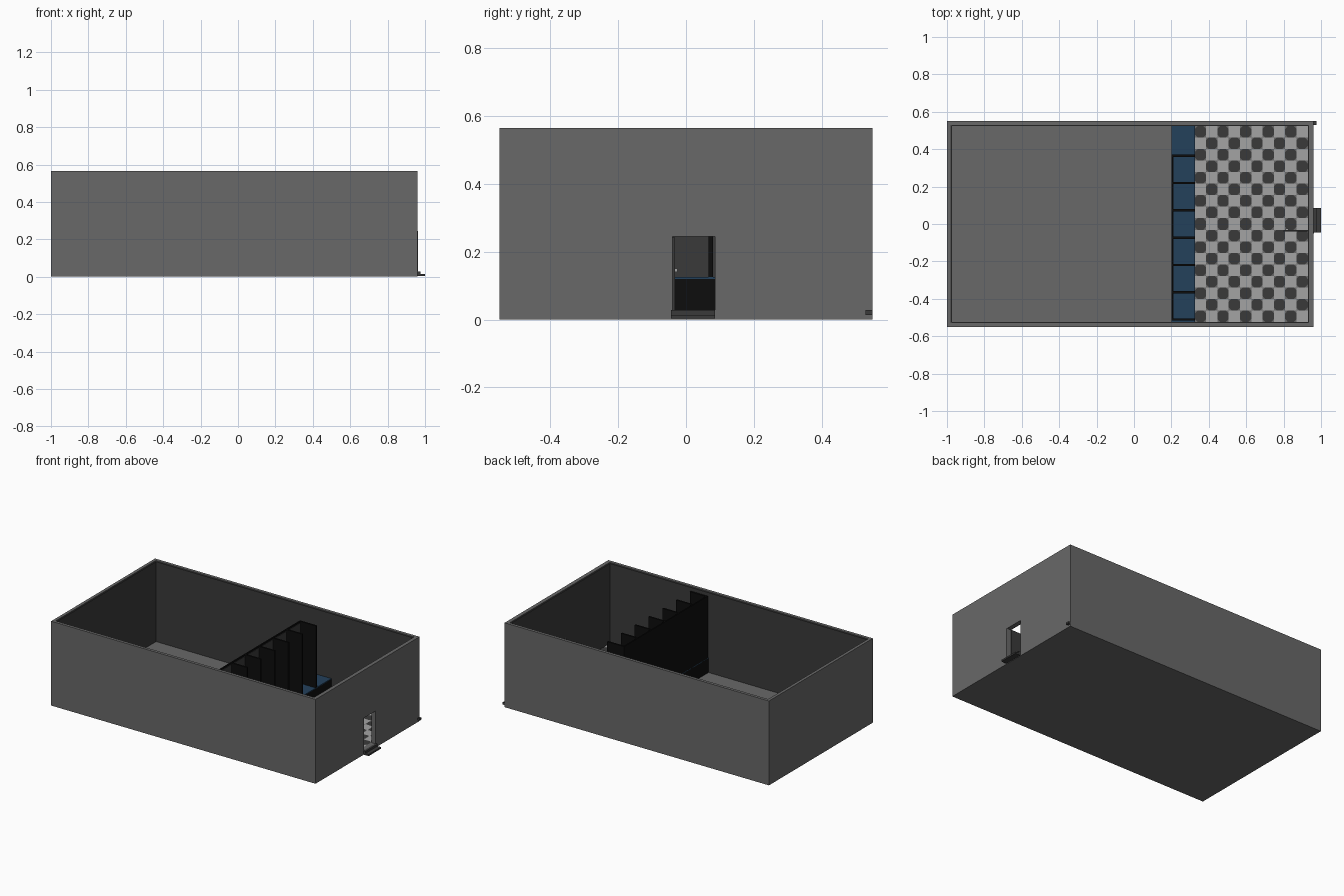
import bpy, bmesh, math

if "Cube" in bpy.data.objects:
    bpy.data.objects.remove(bpy.data.objects["Cube"])


def material(name, rgb):
    m = bpy.data.materials.new(name)
    m.diffuse_color = (*rgb, 1)
    m.use_nodes = True
    m.node_tree.nodes["Principled BSDF"].inputs["Base Color"].default_value = m.diffuse_color
    return m


GRAY = material("wall gray", (0.14, 0.14, 0.14))
DARK = material("dark gray", (0.042, 0.042, 0.042))
BLACK = material("black", (0.004, 0.004, 0.004))
BLUE = material("blue", (0.017, 0.052, 0.105))
LIGHT = material("light gray", (0.37, 0.37, 0.37))


def build(name, bm, mat):
    me = bpy.data.meshes.new(name)
    bm.to_mesh(me)
    bm.free()
    me.materials.append(mat)
    ob = bpy.data.objects.new(name, me)
    bpy.context.collection.objects.link(ob)
    return ob


def box(name, x, y, z, mat):
    """Box from (min, max) ranges on each axis."""
    bm = bmesh.new()
    bmesh.ops.create_cube(bm, size=1)
    for v in bm.verts:
        v.co = [r[0] if c < 0 else r[1] for r, c in zip((x, y, z), v.co)]
    return build(name, bm, mat)


X0, X1, Y, H, F = -1.0, 0.96, 0.55, 0.565, 0.025
T = 0.02                      # wall thickness
DY0, DY1, DZ = -0.05, 0.085, 0.245   # door opening

# floor and outer walls
box("floor_slab", (X0, X1), (-Y, Y), (0, F), GRAY)
box("left_wall", (X0, X0 + T), (-Y, Y), (F, H), GRAY)
for s, n in ((-1, "front"), (1, "back")):
    a, b = sorted((s * Y, s * (Y - T)))
    box(n + "_wall", (X0 + T, X1), (a, b), (F, H), GRAY)
    a, b = sorted((s * (Y - T), s * (Y - T - 0.006)))
    box(n + "_wall_lining", (X0 + T, X1 - 0.03), (a, b), (F, H - 0.005), DARK)
box("left_wall_lining", (X0 + T, X0 + T + 0.006), (-Y + T, Y - T), (F, H - 0.005), DARK)

# right wall around the doorway, with its lining
for n, x, m, top in (("right_wall", (X1 - 0.025, X1), GRAY, H),
                     ("right_wall_lining", (X1 - 0.031, X1 - 0.025), DARK, H - 0.005)):
    box(n + "_near", x, (-Y + T, DY0), (F, top), m)
    box(n + "_far", x, (DY1, Y - T), (F, top), m)
    box(n + "_lintel", x, (DY0, DY1), (DZ, top), m)

# door frame, open door leaf, handle, step
box("door_jamb", (X1 - 0.03, X1 + 0.002), (DY0, DY0 + 0.01), (F, DZ), GRAY)
box("door_leaf", (0.80, 0.93), (-0.04, -0.032), (F + 0.002, DZ - 0.003), DARK)
box("door_handle", (0.81, 0.825), (-0.032, -0.025), (0.14, 0.15), LIGHT)
box("door_step", (X1, 1.0), (-0.045, DY1), (0.003, 0.014), DARK)
box("door_sill", (X1, 0.975), (-0.045, DY1), (0.014, 0.028), DARK)
box("corner_block", (X1, 0.975), (Y - 0.02, Y), (0.014, 0.028), DARK)

# row of desks with partitions
SX0, SX1, SZ, PZ = 0.2, 0.325, 0.125, 0.54
PITCH = 0.146
box("desk_base", (SX0, SX1), (-0.524, 0.524), (F, SZ - 0.005), BLACK)
box("desk_top", (SX0, SX1), (-0.524, 0.524), (SZ - 0.005, SZ), BLUE)
for i in range(7):
    y = -0.511 + i * PITCH
    box(f"partition_{i}", (SX0, SX1), (y - 0.006, y + 0.006), (F, PZ), BLACK)
    if i < 6:
        ys = (y + 0.006, y + PITCH - 0.006)
        box(f"back_panel_{i}", (SX0, SX0 + 0.008), ys, (F, PZ), BLACK)
        box(f"pin_board_{i}", (SX0 + 0.008, SX0 + 0.011), ys, (SZ, PZ - 0.01), DARK)

# checkered floor: light squares alternating with dark octagons
NX, NY = 10, 17
cx, cy = (0.929 - SX1) / NX, 1.048 / NY
light, dark = bmesh.new(), bmesh.new()
for i in range(NX):
    for j in range(NY):
        x, y = SX1 + (i + 0.5) * cx, -0.524 + (j + 0.5) * cy
        if (i + j) % 2:
            k, bm = 0.0, light
            pts = [(-1, -1), (1, -1), (1, 1), (-1, 1)]
        else:
            bm = dark
            c = 0.5
            pts = [(-c, -1), (c, -1), (1, -c), (1, c), (c, 1), (-c, 1), (-1, c), (-1, -c)]
        bm.faces.new([bm.verts.new((x + p * cx / 2, y + q * cy / 2, F + 0.002))
                      for p, q in pts])
build("light_floor_tiles", light, LIGHT)
build("dark_floor_tiles", dark, DARK)
